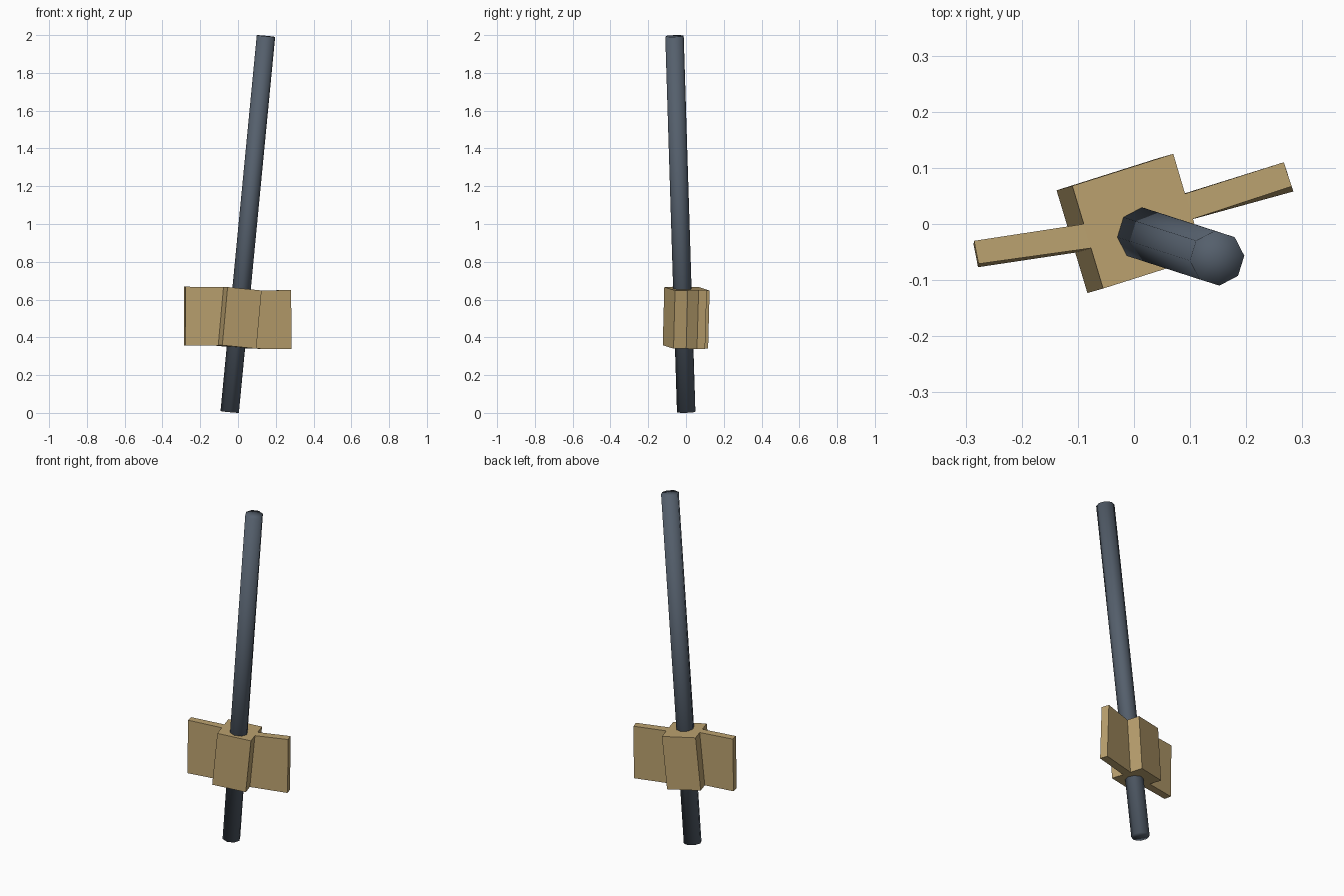
import bpy
import bmesh
from math import radians
from mathutils import Vector, Matrix

if "Cube" in bpy.data.objects:
    bpy.data.objects.remove(bpy.data.objects["Cube"])


def material(name, color):
    m = bpy.data.materials.new(name)
    m.diffuse_color = color
    m.use_nodes = True
    m.node_tree.nodes["Principled BSDF"].inputs["Base Color"].default_value = m.diffuse_color
    return m


def add_object(name, bm, mat, smooth=False):
    bmesh.ops.recalc_face_normals(bm, faces=bm.faces)
    for f in bm.faces:
        f.smooth = smooth
    me = bpy.data.meshes.new(name)
    bm.to_mesh(me)
    bm.free()
    me.materials.append(mat)
    ob = bpy.data.objects.new(name, me)
    bpy.context.collection.objects.link(ob)
    return ob


steel = material("dark_steel", (0.09, 0.115, 0.15, 1))
wood = material("tan_wood", (0.50, 0.36, 0.16, 1))

# Leaning eight-sided rod with fan caps
bottom, top = Vector((-0.044, 0.001, 0.005)), Vector((0.148, -0.061, 1.995))
axis = top - bottom
lean = Vector((0, 0, 1)).rotation_difference(axis).to_matrix().to_4x4()
place = Matrix.Translation((bottom + top) / 2) @ lean @ Matrix.Rotation(radians(5), 4, "Z")
bm = bmesh.new()
bmesh.ops.create_cone(bm, segments=8, radius1=0.049, radius2=0.049,
                      depth=axis.length, cap_ends=True, matrix=place)
bmesh.ops.poke(bm, faces=[f for f in bm.faces if len(f.verts) == 8])
add_object("rod", bm, steel, smooth=True)

# Block with two side fins: one outline, lofted from top to bottom
BLOCK = (-0.028, -0.008, -0.308)
RIGHT = (0.003, -0.009, -0.312)
LEFT = (-0.001, -0.006, -0.311)


def block_top(x, y):
    return 0.657 - 0.096 * (0.953 * (x - 0.0075) + 0.302 * (y - 0.005))


outline = [
    (-0.055, -0.115, BLOCK), (0.125, -0.058, BLOCK),
    (0.105, 0.009, BLOCK), (0.281, 0.067, RIGHT),
    (0.267, 0.110, RIGHT), (0.091, 0.054, BLOCK),
    (0.070, 0.125, BLOCK), (-0.110, 0.068, BLOCK),
    (-0.0895, 0.0, BLOCK), (-0.285, -0.030, LEFT),
    (-0.277, -0.071, LEFT), (-0.0767, -0.043, BLOCK),
]
fin_z = {RIGHT: 0.650, LEFT: 0.668}
bm = bmesh.new()
upper, lower = [], []
for x, y, shift in outline:
    p = Vector((x, y, fin_z.get(shift, block_top(x, y))))
    upper.append(bm.verts.new(p))
    lower.append(bm.verts.new(p + Vector(shift)))
for i in range(12):
    j = (i + 1) % 12
    bm.faces.new((upper[i], lower[i], lower[j], upper[j]))
for ring in (upper, lower):
    for cap in ((0, 1, 2, 5, 6, 7, 8, 11), (2, 3, 4, 5), (8, 9, 10, 11)):
        bm.faces.new([ring[k] for k in cap])
add_object("finned_block", bm, wood)
